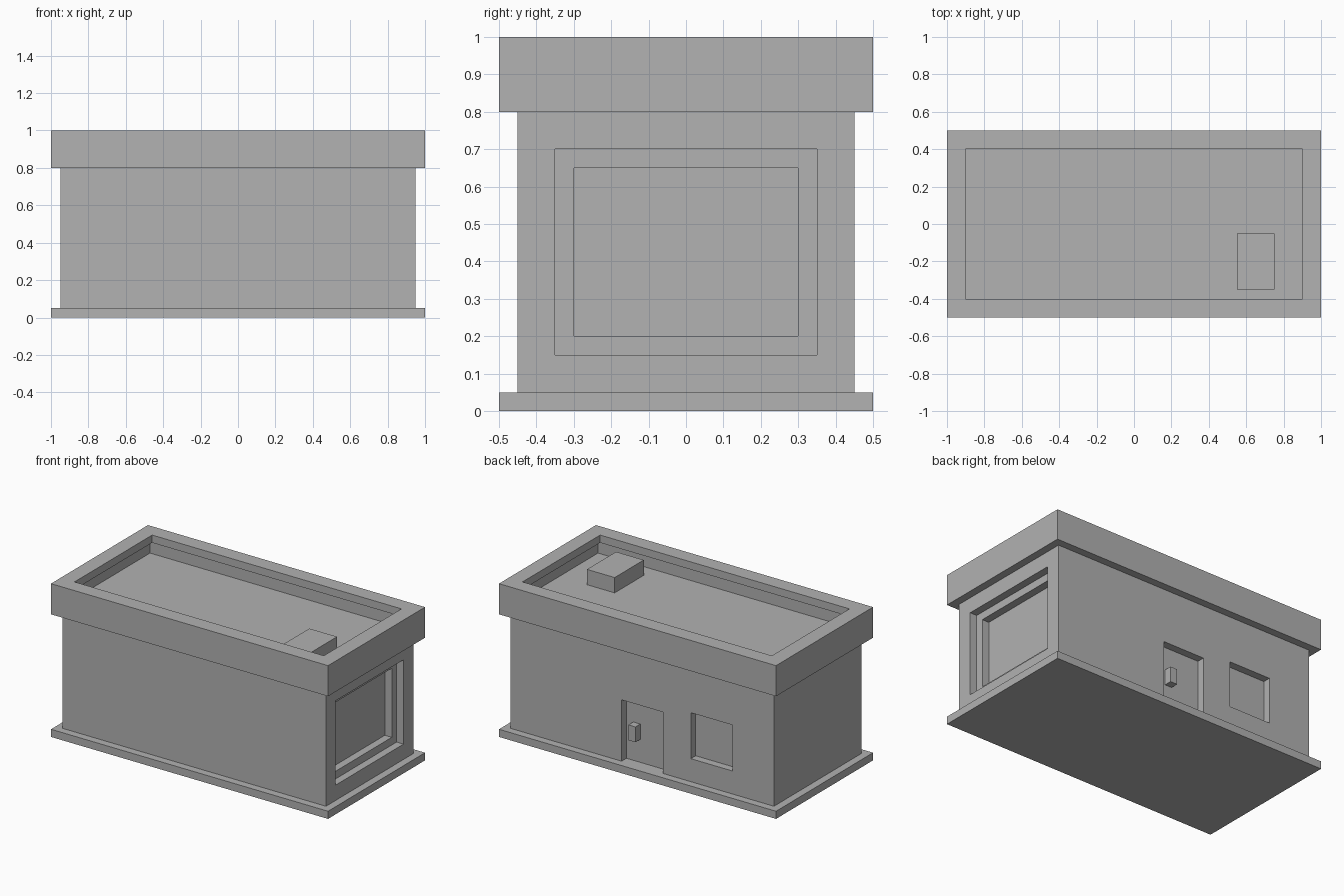
import bpy
import bmesh
from mathutils import Vector

default_cube = bpy.data.objects.get("Cube")
if default_cube:
    bpy.data.objects.remove(default_cube, do_unlink=True)

grey = bpy.data.materials.new("plain_grey")
grey.use_nodes = True
colour = (0.445, 0.445, 0.445, 1)
grey.diffuse_color = colour
for node in grey.node_tree.nodes:
    if node.type == 'BSDF_PRINCIPLED':
        node.inputs["Base Color"].default_value = colour


def box(name, low, high):
    """Box spanning two opposite corners."""
    low, high = Vector(low), Vector(high)
    bm = bmesh.new()
    bmesh.ops.create_cube(bm, size=1)
    for v in bm.verts:
        v.co = (low + high) / 2 + v.co * (high - low)
    mesh = bpy.data.meshes.new(name)
    bm.to_mesh(mesh)
    bm.free()
    mesh.materials.append(grey)
    obj = bpy.data.objects.new(name, mesh)
    bpy.context.collection.objects.link(obj)
    return obj


def carve(obj, cutters):
    """Cut each box out of the object, then bake the result."""
    helpers = []
    for i, (low, high) in enumerate(cutters):
        cutter = box(f"{obj.name}_cutter_{i}", low, high)
        cutter.hide_render = True
        mod = obj.modifiers.new(f"opening_{i}", 'BOOLEAN')
        mod.operation = 'DIFFERENCE'
        mod.solver = 'EXACT'
        mod.object = cutter
        helpers.append(cutter)
    bpy.context.view_layer.update()
    graph = bpy.context.evaluated_depsgraph_get()
    baked = bpy.data.meshes.new_from_object(obj.evaluated_get(graph))
    obj.modifiers.clear()
    obj.data = baked
    for cutter in helpers:
        bpy.data.objects.remove(cutter, do_unlink=True)


# Ground slab
box("base_slab", (-1, -0.5, 0), (1, 0.5, 0.05))

# Walls with a stepped shop window, back door and back window
walls = box("walls", (-0.95, -0.45, 0.05), (0.95, 0.45, 0.85))
carve(walls, [
    ((0.90, -0.35, 0.15), (1.1, 0.35, 0.70)),
    ((0.85, -0.30, 0.20), (1.1, 0.30, 0.65)),
    ((-0.15, 0.40, 0), (0.15, 0.6, 0.45)),
    ((-0.65, 0.40, 0.20), (-0.35, 0.6, 0.50)),
])

# Parapet with an overhanging inner lip
parapet = box("parapet", (-1, -0.5, 0.8), (1, 0.5, 1))
carve(parapet, [
    ((-0.95, -0.45, 0.7), (0.95, 0.45, 0.95)),
    ((-0.90, -0.40, 0.9), (0.90, 0.40, 1.1)),
])

# Small fittings
box("door_handle", (0.05, 0.40, 0.20), (0.10, 0.45, 0.30))
box("roof_unit", (0.55, -0.35, 0.85), (0.75, -0.05, 0.95))
